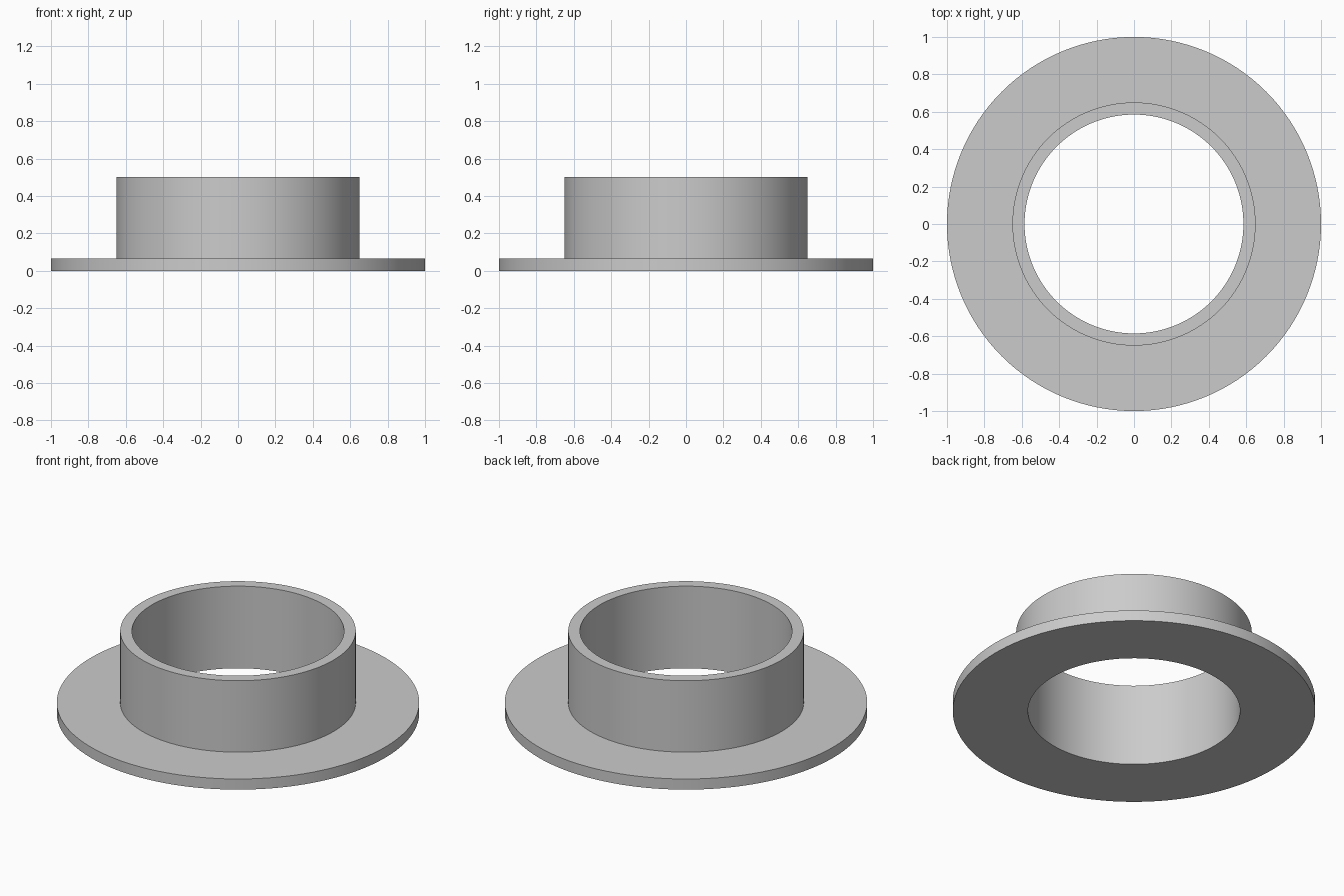
import bpy
import bmesh
from math import cos, sin, tau, radians

cube = bpy.data.objects.get("Cube")
if cube:
    bpy.data.objects.remove(cube, do_unlink=True)

SEGMENTS = 128
BORE, SLEEVE, FLANGE = 0.585, 0.65, 1.0
FLANGE_TOP, HEIGHT = 0.065, 0.5

grey = bpy.data.materials.new("plain grey")
grey.use_nodes = True
grey.diffuse_color = (0.6, 0.6, 0.6, 1)
grey.node_tree.nodes["Principled BSDF"].inputs["Base Color"].default_value = grey.diffuse_color


def lathe(name, profile, material):
    """Revolve a closed (radius, height) profile around z."""
    bm = bmesh.new()
    rings = []
    for i in range(SEGMENTS):
        a = tau * i / SEGMENTS
        rings.append([bm.verts.new((r * cos(a), r * sin(a), z)) for r, z in profile])
    for i, ring in enumerate(rings):
        following = rings[(i + 1) % SEGMENTS]
        for j in range(len(profile)):
            k = (j + 1) % len(profile)
            bm.faces.new((ring[j], following[j], following[k], ring[k]))
    bmesh.ops.recalc_face_normals(bm, faces=bm.faces)
    mesh = bpy.data.meshes.new(name)
    bm.to_mesh(mesh)
    bm.free()
    mesh.materials.append(material)
    obj = bpy.data.objects.new(name, mesh)
    bpy.context.collection.objects.link(obj)
    return obj


# Flanged sleeve: flat ring with a thin-walled tube rising from its bore
bushing = lathe("flanged_bushing", [
    (BORE, 0), (FLANGE, 0), (FLANGE, FLANGE_TOP),
    (SLEEVE, FLANGE_TOP), (SLEEVE, HEIGHT), (BORE, HEIGHT),
], grey)

# Smooth round walls with crisp rims
bpy.ops.object.select_all(action="DESELECT")
bushing.select_set(True)
bpy.context.view_layer.objects.active = bushing
bpy.ops.object.shade_smooth_by_angle(angle=radians(30))
